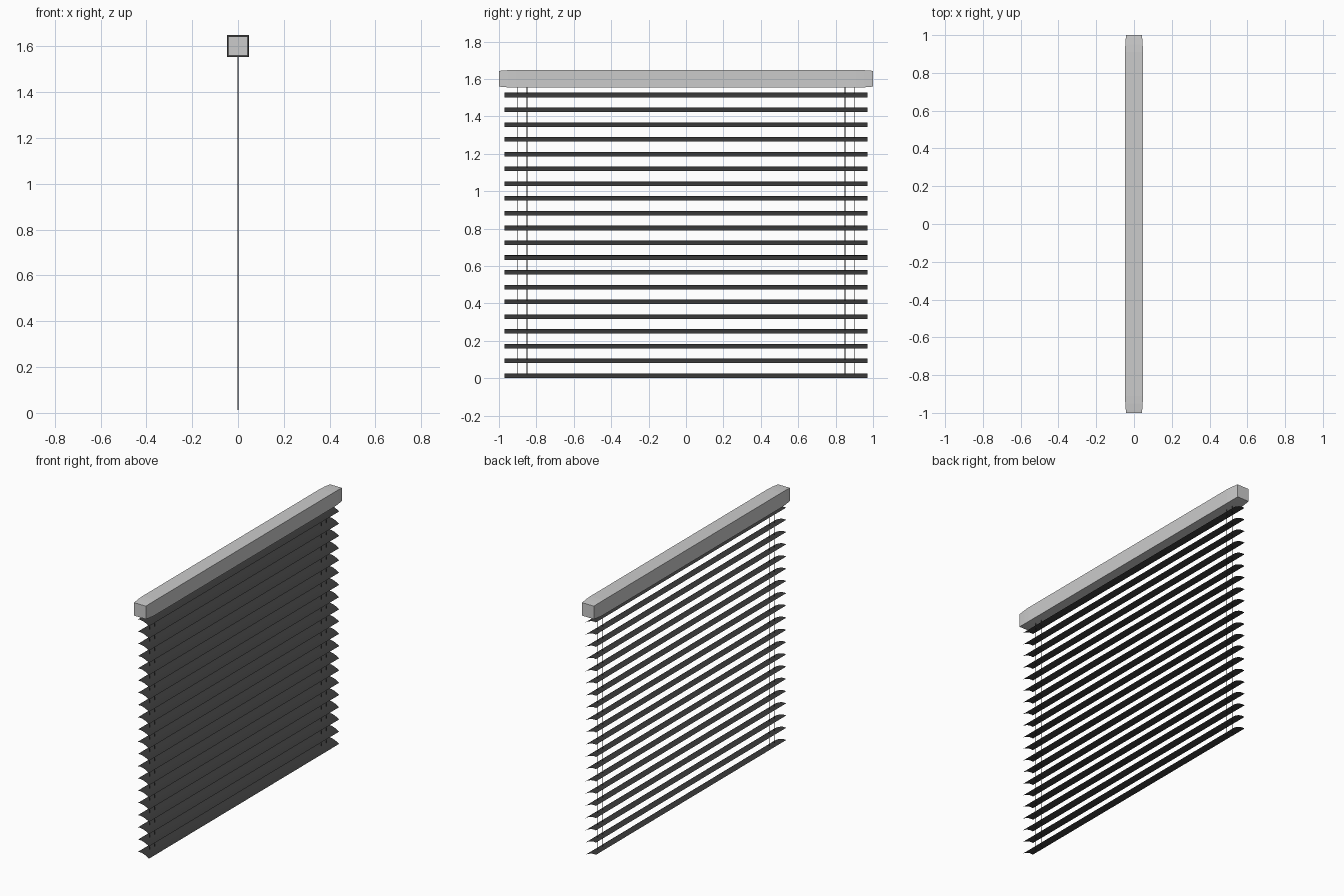
import bpy, bmesh, math

if "Cube" in bpy.data.objects:
    bpy.data.objects.remove(bpy.data.objects["Cube"])


def loft(name, rings, closed=True, cap=True, color=None):
    """Skin a list of equal-length point rings into one mesh object."""
    bm = bmesh.new()
    vs = [[bm.verts.new(p) for p in r] for r in rings]
    n = len(rings[0])
    for a, b in zip(vs, vs[1:]):
        for i in range(n if closed else n - 1):
            j = (i + 1) % n
            bm.faces.new((a[i], a[j], b[j], b[i]))
    if closed and cap:
        bm.faces.new(vs[0][::-1])
        bm.faces.new(vs[-1])
    bmesh.ops.recalc_face_normals(bm, faces=bm.faces[:])
    if not closed and sum(f.normal.z for f in bm.faces) < 0:
        bmesh.ops.reverse_faces(bm, faces=bm.faces[:])
    me = bpy.data.meshes.new(name)
    bm.to_mesh(me)
    bm.free()
    ob = bpy.data.objects.new(name, me)
    bpy.context.collection.objects.link(ob)
    if color:
        me.materials.append(color)
    return ob


dark = bpy.data.materials.new("dark_slat")
dark.diffuse_color = (0.045, 0.045, 0.045, 1)
dark.use_nodes = True
dark.node_tree.nodes["Principled BSDF"].inputs["Base Color"].default_value = dark.diffuse_color

# Headrail: square bar easing in slightly at both ends
half = [(1.0, 0.042), (0.985, 0.0435), (0.95, 0.046), (0.91, 0.0475)]
stations = [(-y, w) for y, w in half] + half[::-1]
loft("headrail", [[(sx * w, y, 1.601 + sz * w)
                   for sx, sz in ((-1, -1), (1, -1), (1, 1), (-1, 1))]
                  for y, w in stations])

# Slats: thin curved sheets tilted down towards +x
profile = [(-0.036, 0.024), (-0.024, 0.0255), (-0.010, 0.0245),
           (0.004, 0.021), (0.018, 0.0155), (0.031, 0.009), (0.043, 0.001)]
for k in range(20):
    z0 = 0.079 * k
    ob = loft(f"slat_{k + 1:02d}",
              [[(x, y, z + z0) for x, z in profile] for y in (-0.97, 0.97)],
              closed=False, color=dark)
    for p in ob.data.polygons:
        p.use_smooth = True

# Cords: a pair near each end, from headrail to bottom slat
r = 0.002
for i, y in enumerate((-0.90, -0.85, 0.85, 0.90)):
    loft(f"cord_{i + 1}",
         [[(r * math.cos(a * math.pi / 3), y + r * math.sin(a * math.pi / 3), z)
           for a in range(6)] for z in (0.012, 1.56)], color=dark)
